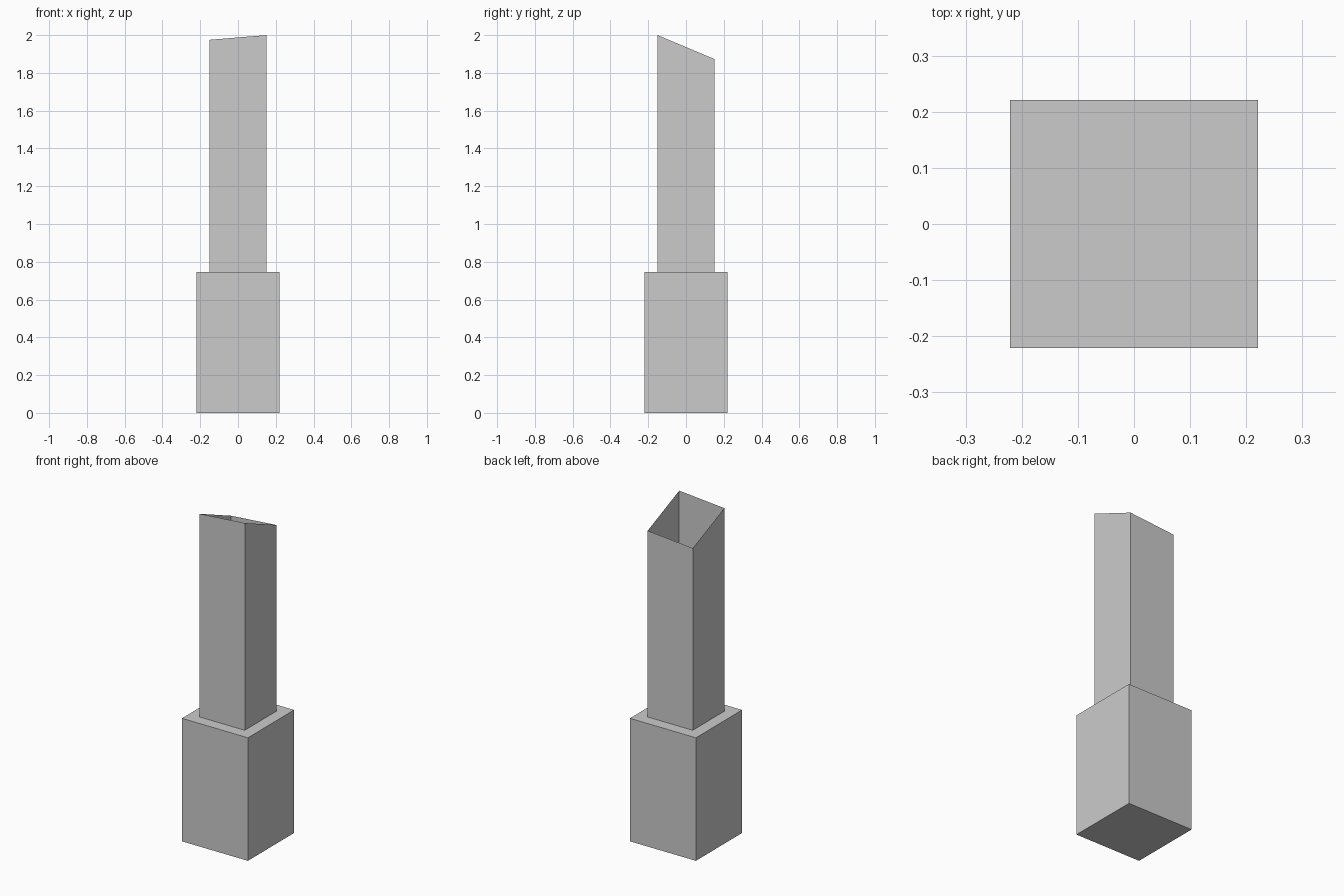
import bpy, bmesh

if "Cube" in bpy.data.objects:
    bpy.data.objects.remove(bpy.data.objects["Cube"])

BASE, BASE_H = 0.221, 0.745   # half width and height of the base block
POST = 0.151                  # half width of the hollow post


def top_height(x, y):
    # sloping plane of the cut rim: highest at front right, lowest at back left
    return 1.924 + 0.0125 * x / POST - 0.0635 * y / POST


def make_box(name, half, z0, top, open_top=False):
    bm = bmesh.new()
    bmesh.ops.create_cube(bm, size=2)
    for v in bm.verts:
        upper = v.co.z > 0
        v.co.x *= half
        v.co.y *= half
        v.co.z = top(v.co.x, v.co.y) if upper else z0
    bm.normal_update()
    if open_top:
        # remove both ends, leaving a thin-walled tube
        ends = [f for f in bm.faces if abs(f.normal.z) > 0.5]
        bmesh.ops.delete(bm, geom=ends, context='FACES')
    mesh = bpy.data.meshes.new(name)
    bm.to_mesh(mesh)
    bm.free()
    obj = bpy.data.objects.new(name, mesh)
    bpy.context.collection.objects.link(obj)
    return obj


# Solid base block
make_box("base_block", BASE, 0.0, lambda x, y: BASE_H)
# Hollow square post with slanted open top
make_box("hollow_post", POST, BASE_H, top_height, open_top=True)
